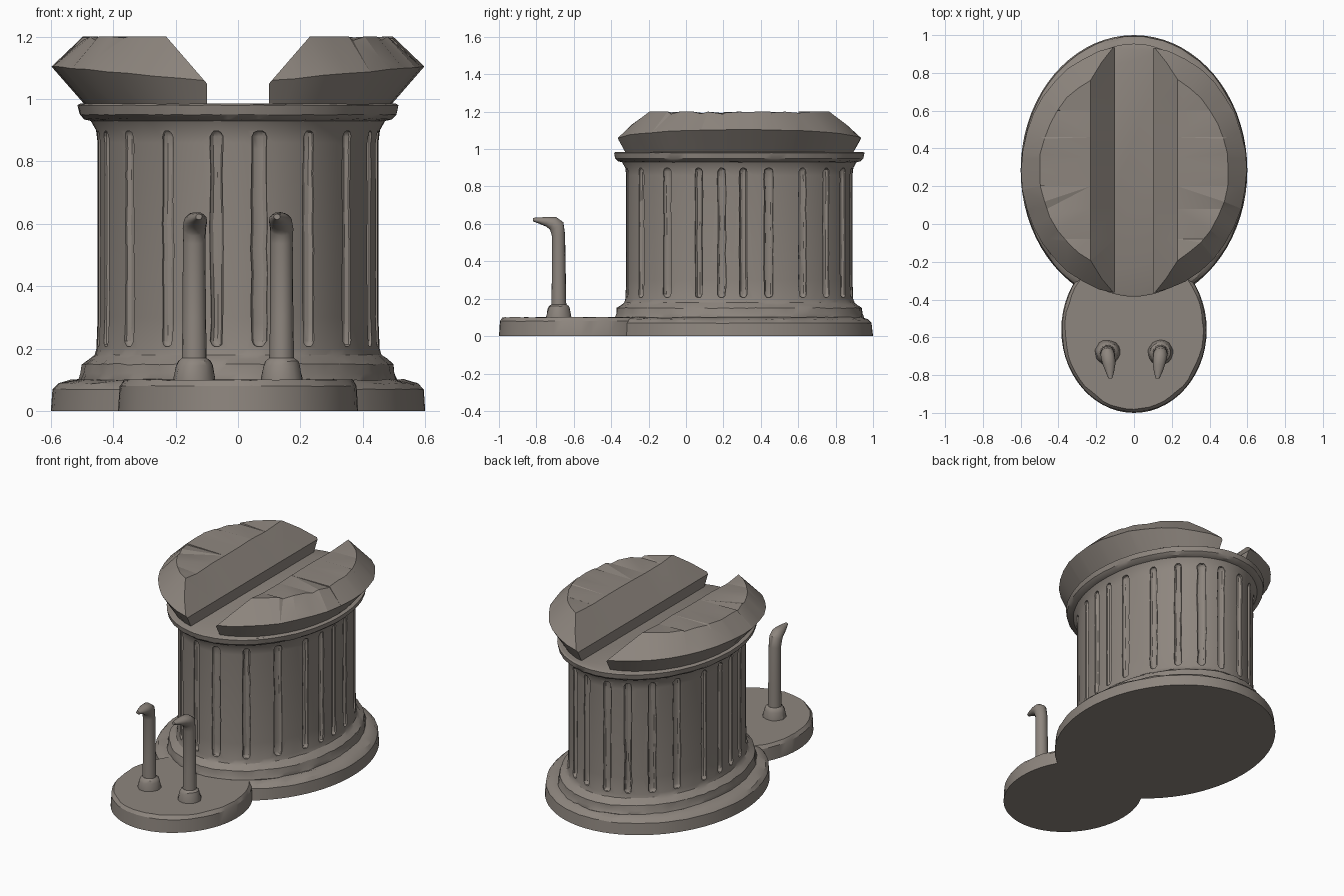
import bpy, bmesh, math, random
from mathutils import Matrix, Vector

if "Cube" in bpy.data.objects:
    bpy.data.objects.remove(bpy.data.objects["Cube"])

random.seed(4)
CY = 0.285  # centre of the oval column in y

stone = bpy.data.materials.new("warm grey stone")
stone.diffuse_color = (0.27, 0.238, 0.21, 1)
stone.use_nodes = True
stone.node_tree.nodes["Principled BSDF"].inputs["Base Color"].default_value = stone.diffuse_color


def loft(bm, rings, n, matrix=Matrix()):
    """Skin closed ovals: each ring is (x, y, z, rx, ry, tilt, jitter)."""
    loops = []
    for x, y, z, rx, ry, tilt, jit in rings:
        rot = Matrix.Rotation(tilt, 3, 'X')
        loop = []
        for i in range(n):
            a = 2 * math.pi * i / n
            j = random.uniform(-jit, jit)
            p = Vector(((rx + j) * math.sin(a), -(ry + j) * math.cos(a), random.uniform(-jit, jit) * 0.6))
            loop.append(bm.verts.new(matrix @ (Vector((x, y, z)) + rot @ p)))
        loops.append(loop)
    for a, b in zip(loops, loops[1:]):
        for i in range(n):
            k = (i + 1) % n
            bm.faces.new((a[i], a[k], b[k], b[i]))
    bm.faces.new(loops[0][::-1])
    bm.faces.new(loops[-1])


def finish(bm, name, angle=30):
    bmesh.ops.recalc_face_normals(bm, faces=bm.faces)
    me = bpy.data.meshes.new(name)
    bm.to_mesh(me)
    bm.free()
    ob = bpy.data.objects.new(name, me)
    bpy.context.collection.objects.link(ob)
    me.materials.append(stone)
    smooth(ob, angle)
    return ob


def smooth(ob, angle):
    bpy.ops.object.select_all(action='DESELECT')
    ob.select_set(True)
    bpy.context.view_layer.objects.active = ob
    if angle:
        bpy.ops.object.shade_smooth_by_angle(angle=math.radians(angle))


def oval(name, cy, rows, n):
    bm = bmesh.new()
    loft(bm, [(0, cy, z, rx, ry, 0, j) for z, rx, ry, j in rows], n)
    return finish(bm, name)


# Plinth and the smaller step in front
oval("plinth", CY, [(0, .6, .715, 0), (.07, .594, .708, .002), (.088, .575, .69, .005),
                    (.1, .53, .66, .005)], 72)
oval("front_step", -.56, [(0, .385, .44, 0), (.08, .381, .436, .002), (.1, .365, .42, .004)], 56)

# Column with moulded foot and cornice
profile = [(.06, .5, 0), (.1, .51, .004), (.12, .503, .004), (.15, .498, .004), (.168, .475, .004),
           (.18, .46, .002), (.2, .454, 0), (.3, .45, 0), (.86, .45, 0), (.9, .455, 0),
           (.93, .472, .001), (.936, .492, .003), (.95, .508, .002), (.98, .514, .001), (.985, .505, .001)]
column = oval("column", CY, [(z, r, r + .155, j) for z, r, j in profile], 96)

# Rough vertical flutes cut into the column
bm = bmesh.new()
for deg in (8.7, 30, 50.5, 69, 81, 92, 105, 124, 140, 156, 171):
    for s in (1, -1):
        t = math.radians(deg) * s
        normal = math.atan2(math.sin(t) / .45, math.cos(t) / .605)
        m = Matrix.Translation((.45 * math.sin(t), CY - .605 * math.cos(t), 0)) @ Matrix.Rotation(normal, 4, 'Z')
        w = random.uniform(.021, .027)
        rows = [(.207, .4), (.213, .75), (.225, 1)] + [(.28 + .08 * i, 1) for i in range(8)]
        rows += [(.88, 1), (.892, .75), (.898, .4)]
        loft(bm, [(random.uniform(-.002, .002), 0, z, w * k * random.uniform(.9, 1.1), .02 * k, 0, 0)
                  for z, k in rows], 10, m)
cutter = finish(bm, "flute_cutter")
cutter.hide_render = True
mod = column.modifiers.new("flutes", 'BOOLEAN')
mod.operation, mod.solver, mod.object = 'DIFFERENCE', 'EXACT', cutter
smooth(column, 0)
bpy.ops.object.modifier_apply(modifier=mod.name)
bpy.data.objects.remove(cutter)
smooth(column, 30)

# Two facing cap blocks: an oval slab split by a flared slot
for s, side in ((1, "right"), (-1, "left")):
    bm = bmesh.new()
    loft(bm, [(0, CY, .975, .485, .62, 0, 0), (0, CY, 1.05, .597, .662, 0, .003),
              (0, CY, 1.2, .5, .54, 0, .004)], 40)
    for v in bm.verts:
        if 1.02 < v.co.z < 1.1:   # rim rises toward the sides
            v.co.z += .055 * min(1, abs(v.co.x) / .6)
        elif v.co.z > 1.15:
            v.co.z = 1.2
    for co, no in (((.1, 0, 1.05), (-1, 0, 0)), ((.1, 0, 1.05), (-.15, 0, .13))):
        bmesh.ops.bisect_plane(bm, geom=bm.verts[:] + bm.edges[:] + bm.faces[:],
                               plane_co=co, plane_no=no, clear_outer=True)
        bmesh.ops.holes_fill(bm, edges=bm.edges[:], sides=0)
    # uneven chiselled bands on the top
    cuts = [-.08, .08, .2, .35, .46, .6]
    for y in cuts:
        bmesh.ops.bisect_plane(bm, geom=bm.verts[:] + bm.edges[:] + bm.faces[:],
                               plane_co=(0, y, 0), plane_no=(0, 1, 0))
    for v in bm.verts:
        if v.co.z > 1.19 and any(abs(v.co.y - y) < .001 for y in cuts):
            v.co.z -= random.uniform(.002, .014)
        v.co.x *= s
    bmesh.ops.triangulate(bm, faces=[f for f in bm.faces if len(f.verts) > 4])
    finish(bm, "cap_block_" + side, 15)

# Hooked posts with collars on the front step
for s, side in ((1, "right"), (-1, "left")):
    bm = bmesh.new()
    loft(bm, [(.14 * s, -.68, z, r, r, 0, j) for z, r, j in
              ((.08, .066, 0), (.105, .066, .003), (.145, .058, .003), (.16, .052, .003), (.17, .04, 0))], 18)
    finish(bm, "post_collar_" + side)
    bm = bmesh.new()
    path = [(.14, -.68, .1, .041, .041, 0), (.14, -.68, .3, .037, .037, 0), (.14, -.682, .54, .036, .035, .1),
            (.14, -.69, .585, .037, .042, .6), (.137, -.712, .604, .037, .037, 1.1),
            (.132, -.745, .612, .033, .026, 1.45), (.128, -.785, .618, .022, .016, 1.5),
            (.125, -.818, .623, .01, .009, 1.5)]
    loft(bm, [(x * s, y, z, rx, ry, t, .0008) for x, y, z, rx, ry, t in path], 16)
    finish(bm, "hooked_post_" + side, 45)
